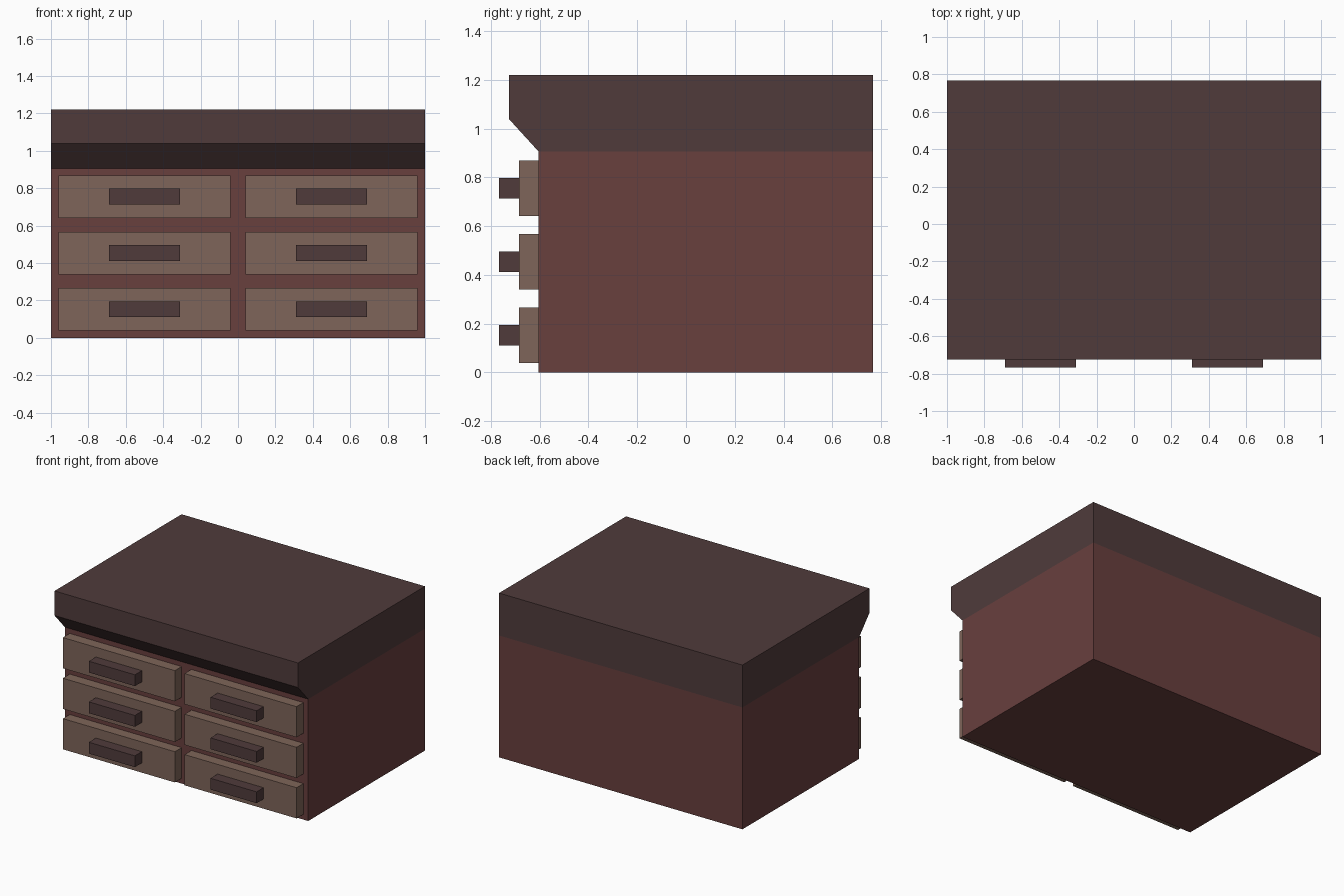
import bpy, bmesh
from mathutils import Matrix, Vector

if "Cube" in bpy.data.objects:
    bpy.data.objects.remove(bpy.data.objects["Cube"])


def material(name, rgb):
    m = bpy.data.materials.new(name)
    m.diffuse_color = (*rgb, 1)
    m.use_nodes = True
    m.node_tree.nodes["Principled BSDF"].inputs["Base Color"].default_value = m.diffuse_color
    return m


red = material("red_wood", (0.14, 0.05, 0.048))
dark = material("dark_wood", (0.08, 0.044, 0.044))
tan = material("tan_wood", (0.21, 0.13, 0.1))


def finish(name, bm, mat):
    bmesh.ops.recalc_face_normals(bm, faces=bm.faces)
    mesh = bpy.data.meshes.new(name)
    bm.to_mesh(mesh)
    bm.free()
    mesh.materials.append(mat)
    obj = bpy.data.objects.new(name, mesh)
    bpy.context.collection.objects.link(obj)


def box(name, lo, hi, mat):
    lo, hi = Vector(lo), Vector(hi)
    bm = bmesh.new()
    bmesh.ops.create_cube(bm, size=1, matrix=Matrix.Translation((lo + hi) / 2)
                          @ Matrix.Diagonal((*(hi - lo), 1)))
    finish(name, bm, mat)


BACK, FRONT = 0.766, -0.604

# Cabinet body
box("cabinet_body", (-1, FRONT, 0), (1, BACK, 0.905), red)

# Thick top with sloping front overhang: side profile extruded across x
profile = [(BACK, 0.905), (FRONT, 0.905), (-0.725, 1.038), (-0.725, 1.22), (BACK, 1.22)]
bm = bmesh.new()
face = bm.faces.new([bm.verts.new((-1, y, z)) for y, z in profile])
side = bmesh.ops.extrude_face_region(bm, geom=[face], use_keep_orig=True)
bmesh.ops.translate(bm, vec=(2, 0, 0),
                    verts=[g for g in side["geom"] if isinstance(g, bmesh.types.BMVert)])
finish("cabinet_top", bm, dark)

# Two columns of three drawers, each with a bar handle
for col, x in (("left", -0.5), ("right", 0.5)):
    for row, z in (("bottom", 0.153), ("middle", 0.453), ("top", 0.755)):
        box(f"drawer_{row}_{col}", (x - 0.46, -0.684, z - 0.114),
            (x + 0.46, FRONT, z + 0.114), tan)
        box(f"handle_{row}_{col}", (x - 0.189, -0.766, z - 0.042),
            (x + 0.189, -0.684, z + 0.042), dark)
